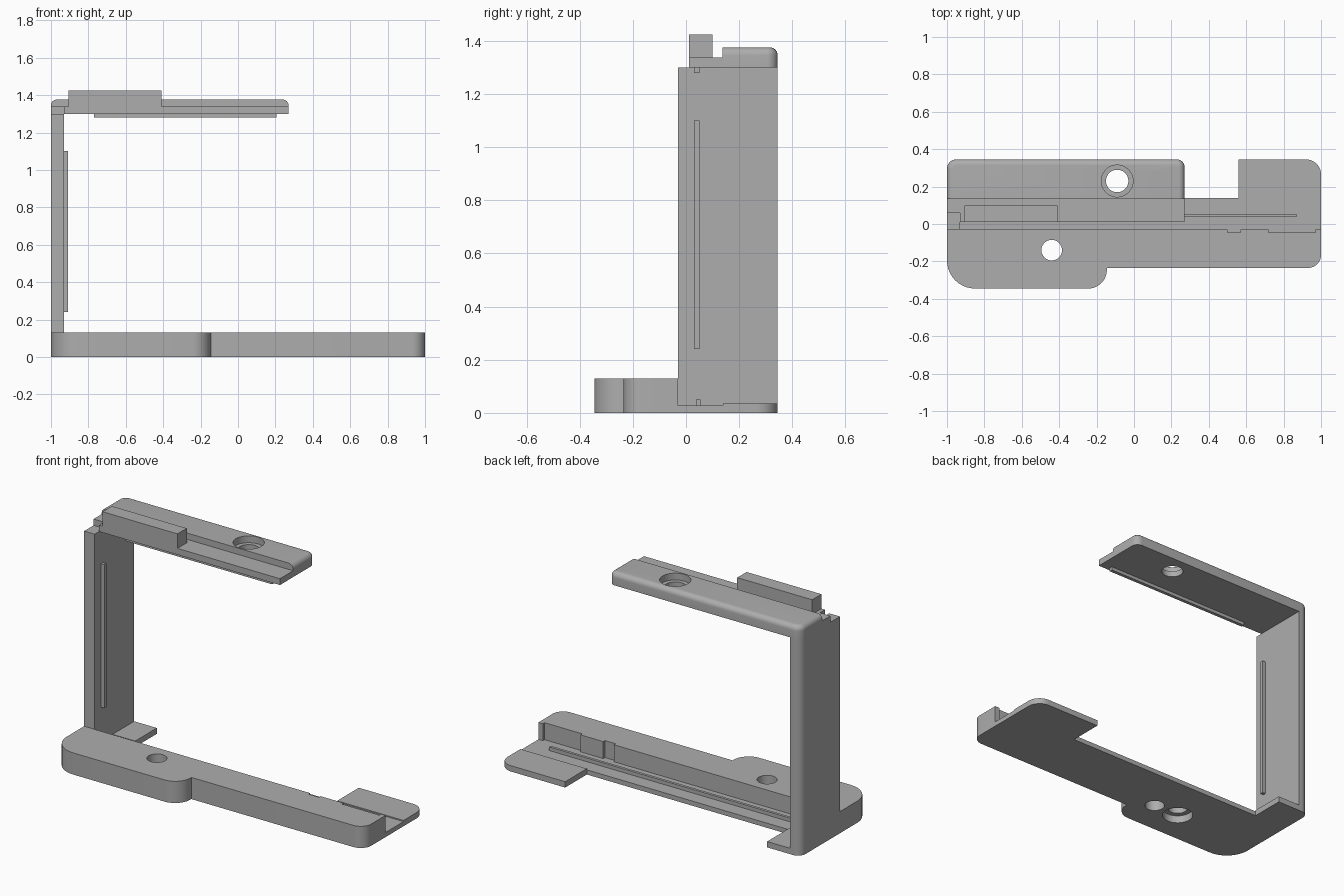
import bpy, bmesh, math
from mathutils import Vector

if "Cube" in bpy.data.objects:
    bpy.data.objects.remove(bpy.data.objects["Cube"])

grey = bpy.data.materials.new("plain_grey")
grey.diffuse_color = (0.42, 0.42, 0.42, 1)
grey.use_nodes = True
grey.node_tree.nodes["Principled BSDF"].inputs["Base Color"].default_value = grey.diffuse_color


def outline(points, steps=10):
    """Points are (x, y) or (x, y, radius); corners with a radius become arcs."""
    out = []
    for i, p in enumerate(points):
        c = Vector(p[:2])
        if len(p) == 2:
            out.append(c)
            continue
        a = (Vector(points[i - 1][:2]) - c).normalized()
        b = (Vector(points[(i + 1) % len(points)][:2]) - c).normalized()
        centre = c + (a + b) * p[2]          # right-angled corners
        for k in range(steps + 1):
            t = k / steps * math.pi / 2
            out.append(centre - b * p[2] * math.cos(t) - a * p[2] * math.sin(t))
    return out


def prism(name, points, z0, z1, round_top=0, square_y=None):
    """Extrude an outline; optionally round its top rim except along y = square_y."""
    bm = bmesh.new()
    face = bm.faces.new([bm.verts.new((p.x, p.y, z0)) for p in outline(points)])
    ext = bmesh.ops.extrude_face_region(bm, geom=[face])
    bmesh.ops.translate(bm, vec=(0, 0, z1 - z0),
                        verts=[g for g in ext["geom"] if isinstance(g, bmesh.types.BMVert)])
    if round_top:
        rim = [e for e in bm.edges if all(v.co.z > z1 - 1e-4 for v in e.verts)
               and not all(abs(v.co.y - square_y) < 1e-4 for v in e.verts)]
        bmesh.ops.bevel(bm, geom=rim, offset=round_top, segments=6, profile=0.5,
                        affect='EDGES', clamp_overlap=True)
    bmesh.ops.recalc_face_normals(bm, faces=bm.faces)
    me = bpy.data.meshes.new(name)
    bm.to_mesh(me)
    bm.free()
    ob = bpy.data.objects.new(name, me)
    bpy.context.collection.objects.link(ob)
    me.materials.append(grey)
    return ob


def box(name, x0, x1, y0, y1, z0, z1):
    return prism(name, [(x0, y0), (x1, y0), (x1, y1), (x0, y1)], z0, z1)


def disc(x, y, r, z0, z1):
    pts = [(x + r * math.cos(i * math.pi / 24), y + r * math.sin(i * math.pi / 24))
           for i in range(48)]
    return prism("cutter", pts, z0, z1)


def cut(ob, cutter):
    m = ob.modifiers.new("cut", 'BOOLEAN')
    m.operation, m.solver, m.object = 'DIFFERENCE', 'EXACT', cutter
    bpy.context.view_layer.objects.active = ob
    bpy.ops.object.modifier_apply(modifier=m.name)
    bpy.data.objects.remove(cutter)


# Base: thick front rail with a screw hole, a blind pin hole and rear recesses
rail = prism("base_rail", [(-1, -0.03), (-1, -0.345, 0.15), (-0.145, -0.345, 0.1),
                           (-0.145, -0.235), (1, -0.235, 0.07), (1, -0.03)], 0, 0.13)
cut(rail, disc(-0.44, -0.14, 0.055, -0.1, 0.3))
cut(rail, disc(-0.44, -0.14, 0.085, -0.1, 0.045))
cut(rail, disc(-0.27, -0.14, 0.055, -0.1, 0.08))
for x0, x1 in ((0.5, 0.57), (0.72, 0.97)):
    cut(rail, box("cutter", x0, x1, -0.046, 0.1, 0.028, 0.3))

# Base: thin rear plate with raised tabs and a guide rib
prism("base_plate", [(-1, -0.03), (1, -0.03), (1, 0.345, 0.08), (0.56, 0.345), (0.56, 0.14),
                     (-0.78, 0.14), (-0.78, 0.345), (-1, 0.345, 0.05)], 0, 0.028)
prism("right_tab", [(0.56, 0.14), (1, 0.14), (1, 0.345, 0.08), (0.56, 0.345)], 0.028, 0.035)
prism("left_tab", [(-1, 0.14), (-0.78, 0.14), (-0.78, 0.345), (-1, 0.345, 0.05)], 0.028, 0.035)
box("base_rib", -0.87, 0.87, 0.038, 0.054, 0.028, 0.05)

# Upright with its rib
prism("upright", [(-1, -0.03), (-0.93, -0.03), (-0.93, 0.345), (-1, 0.345, 0.05)], 0.028, 1.3)
box("upright_rib", -0.93, -0.908, 0.03, 0.05, 0.24, 1.1)

# Top arm: rounded bar with a counterbored hole, front ledge, block and rib
arm = prism("top_arm", [(-1, 0.137), (0.27, 0.137), (0.27, 0.345, 0.04), (-1, 0.345, 0.05)],
            1.3, 1.376, 0.03, 0.137)
cut(arm, disc(-0.09, 0.23, 0.06, 1.2, 1.5))
cut(arm, disc(-0.09, 0.23, 0.085, 1.335, 1.5))
prism("top_ledge", [(-0.93, 0.012), (0.27, 0.012), (0.27, 0.137), (-1, 0.137),
                    (-1, 0.06), (-0.93, 0.06)], 1.3, 1.338)
box("top_block", -0.907, -0.41, 0.012, 0.1, 1.338, 1.425)
box("top_rib", -0.77, 0.205, 0.03, 0.05, 1.28, 1.3)

# Smooth the curved walls and keep the edges crisp
bpy.ops.object.select_all(action='SELECT')
bpy.ops.object.shade_smooth_by_angle(angle=math.radians(30))
